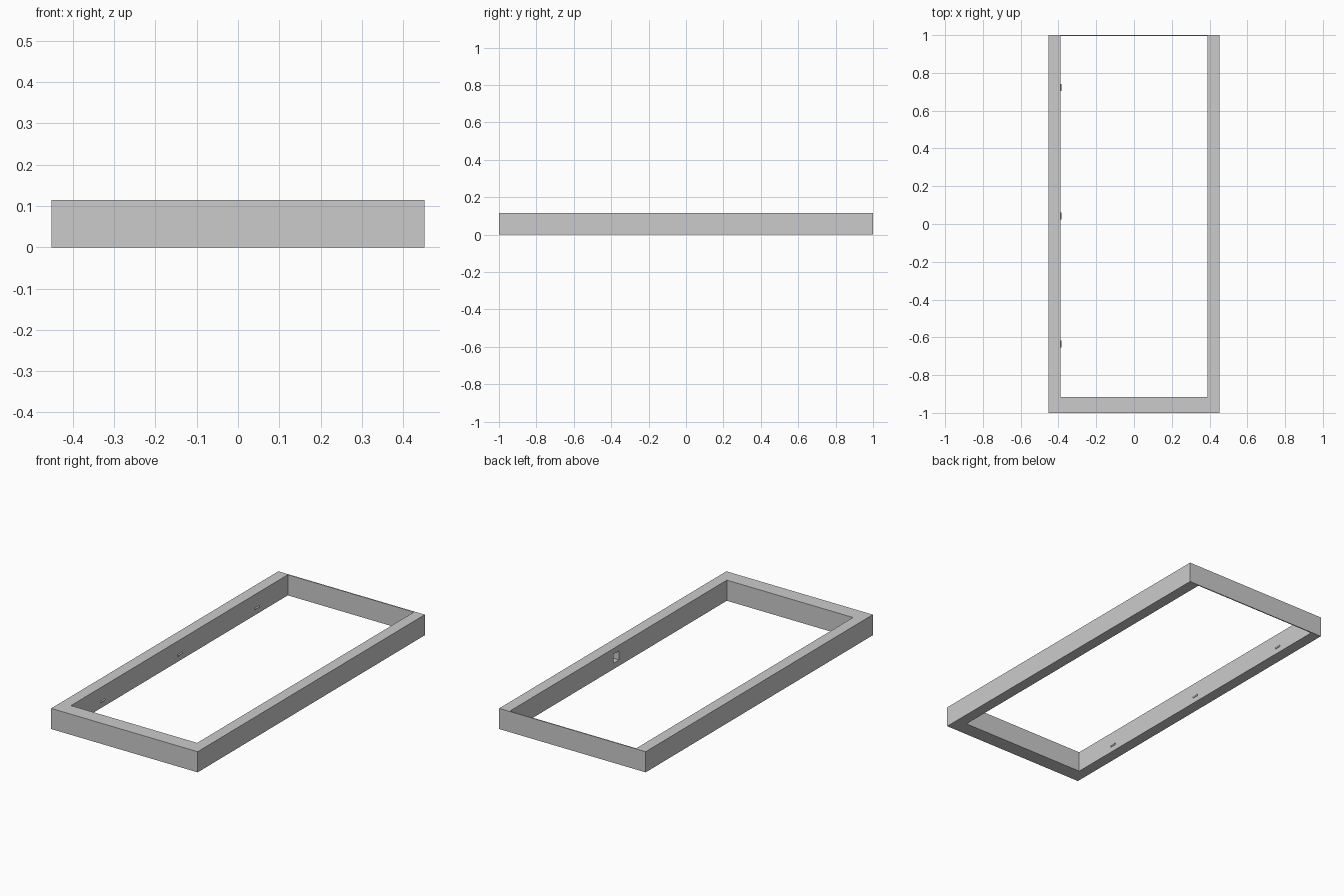
import bpy, math

if "Cube" in bpy.data.objects:
    bpy.data.objects.remove(bpy.data.objects["Cube"])

W, H, T = 0.4515, 1.0, 0.115     # half width, half length, thickness
IX, IY, SILL = 0.389, -0.915, 0.994


def prism(name, outline, z0, z1):
    n = len(outline)
    verts = [(x, y, z) for z in (z0, z1) for x, y in outline]
    faces = [list(range(n))[::-1], list(range(n, 2 * n))]
    faces += [[i, (i + 1) % n, (i + 1) % n + n, i + n] for i in range(n)]
    mesh = bpy.data.meshes.new(name)
    mesh.from_pydata(verts, [], faces)
    ob = bpy.data.objects.new(name, mesh)
    bpy.context.collection.objects.link(ob)
    return ob


def rect(x0, x1, y0, y1):
    return [(x0, y0), (x1, y0), (x1, y1), (x0, y1)]


# Door frame: block with the opening cut out, leaving a thin sill strip
frame = prism("door_frame", rect(-W, W, -H, H), 0, T)
opening = prism("opening_cutter", rect(-IX, IX, IY, SILL), -0.1, T + 0.1)
# Latch pocket in the right jamb
pocket = prism("latch_pocket_cutter", rect(IX - 0.05, IX + 0.032, 0.035, 0.085), 0.033, 0.083)

for cutter in (opening, pocket):
    mod = frame.modifiers.new(cutter.name, "BOOLEAN")
    mod.operation = "DIFFERENCE"
    mod.solver = "EXACT"
    mod.object = cutter
    cutter.hide_render = True
    cutter.hide_set(True)

# Three hinge barrels on the left jamb
for i, y in enumerate((-0.635, 0.043, 0.722)):
    bpy.ops.mesh.primitive_cylinder_add(vertices=16, radius=0.005, depth=0.036,
                                        location=(-IX, y, 0.035),
                                        rotation=(math.pi / 2, 0, 0))
    hinge = bpy.context.object
    hinge.name = f"hinge_barrel_{i + 1}"
    bpy.ops.object.shade_smooth_by_angle()
